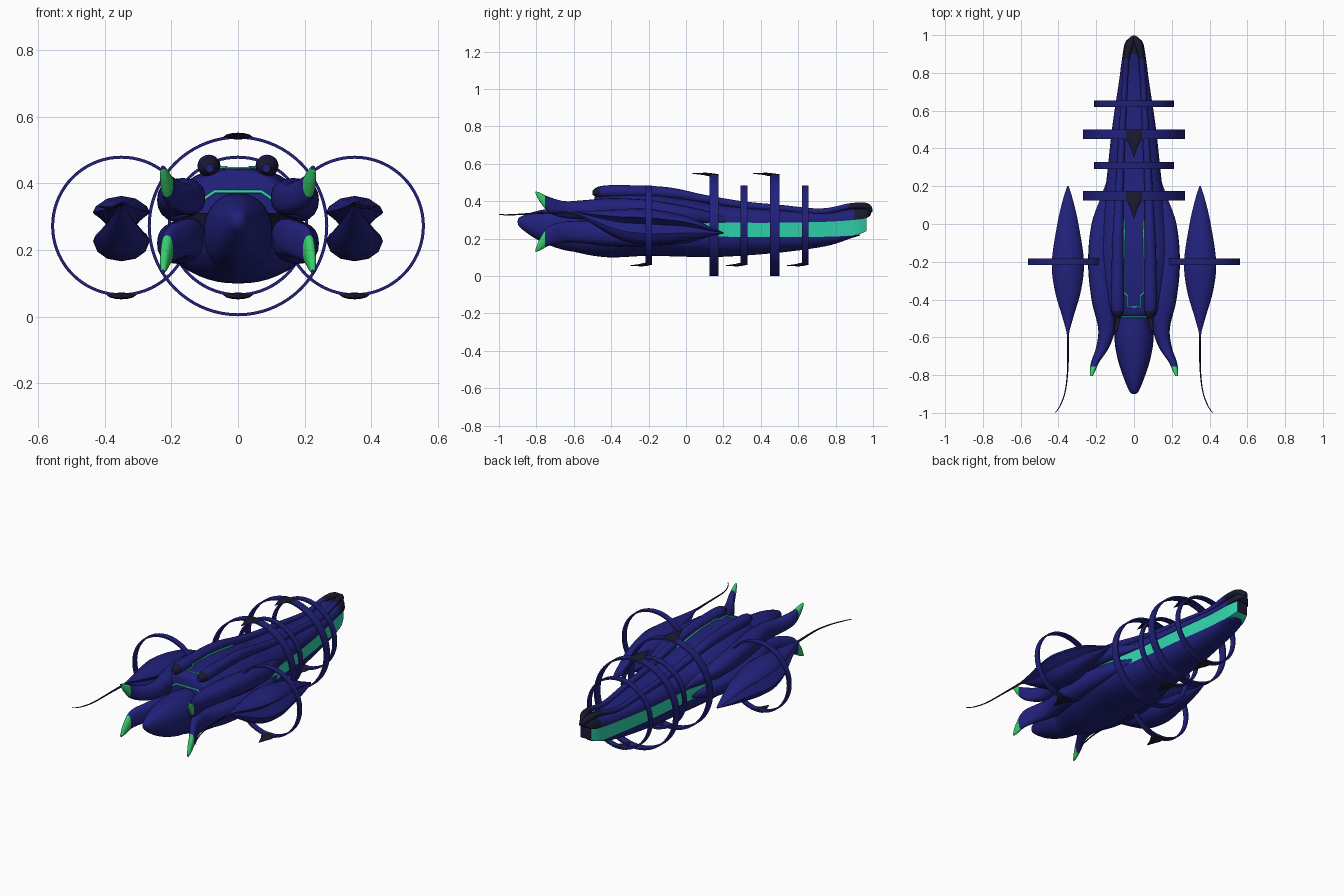
import bpy, bmesh, math
from mathutils import Vector


def material(name, col):
    m = bpy.data.materials.new(name)
    m.diffuse_color = (*col, 1)
    return m


BLUE = material("deep_blue", (0.015, 0.015, 0.2))
DARK = material("near_black", (0.01, 0.01, 0.03))
TEAL = material("teal_glow", (0.03, 0.65, 0.42))
GREEN = material("green_tip", (0.04, 0.6, 0.15))


def finish(bm, name, mats, mirror=False, angle=40):
    bmesh.ops.recalc_face_normals(bm, faces=bm.faces)
    me = bpy.data.meshes.new(name)
    bm.to_mesh(me)
    bm.free()
    ob = bpy.data.objects.new(name, me)
    bpy.context.collection.objects.link(ob)
    for m in mats:
        me.materials.append(m)
    if mirror:
        ob.modifiers.new("mirror", 'MIRROR')
    bpy.ops.object.select_all(action='DESELECT')
    ob.select_set(True)
    bpy.context.view_layer.objects.active = ob
    bpy.ops.object.shade_smooth_by_angle(angle=math.radians(angle))
    return ob


def spline(rows, steps):
    """Smooth rows of numbers with a Catmull-Rom curve."""
    out = []
    for i in range(len(rows) - 1):
        p = [rows[max(0, min(len(rows) - 1, i + k))] for k in (-1, 0, 1, 2)]
        for s in range(steps):
            t = s / steps
            out.append([0.5 * (2*b + (c-a)*t + (2*a-5*b+4*c-d)*t*t + (3*b-a-3*c+d)*t**3)
                        for a, b, c, d in zip(*p)])
    return out + [list(rows[-1])]


def loft(name, rows, sec, mats=(BLUE,), second=None, mirror=False, steps=5):
    """Rows are (y, centre x, half width, centre z, height); second(y) picks material 2."""
    bm = bmesh.new()
    loops = [[bm.verts.new((cx + w*u, y, cz + h*v)) for u, v in sec]
             for y, cx, w, cz, h in spline(rows, steps)]
    n = len(sec)
    for a, b in zip(loops, loops[1:]):
        for i in range(n):
            f = bm.faces.new((a[i], a[(i+1) % n], b[(i+1) % n], b[i]))
            if second and second(f.calc_center_median().y):
                f.material_index = 1
    bm.faces.new(loops[0])
    bm.faces.new(loops[-1])
    return finish(bm, name, mats, mirror)


def oval(n, power, sweep=2*math.pi):
    """Superellipse section; a half sweep gives a flat-bottomed dome."""
    count = n if sweep > 4 else n + 1
    f = lambda c: math.copysign(abs(c) ** (2 / power) if abs(c) > 1e-6 else 0, c)
    return [(f(math.cos(sweep*i/n)), f(math.sin(sweep*i/n))) for i in range(count)]


ROUND, DOME = oval(20, 2), oval(20, 2.5, math.pi)
BELLY = oval(20, 2.2, math.pi)
BOX = [(1, 1), (-1, 1), (-1, -1), (1, -1)]

# Upper and lower hull shells, with a recessed glowing side band between
loft("upper_hull", [(-0.49, 0, .12, .31, .11), (-.45, 0, .16, .30, .145), (-.2, 0, .2, .29, .155),
                    (0, 0, .185, .285, .135), (.2, 0, .15, .285, .1), (.5, 0, .117, .285, .075),
                    (.75, 0, .08, .29, .055), (.9, 0, .06, .30, .06), (.965, 0, .045, .31, .06),
                    (.99, 0, .012, .33, .03)], DOME, (BLUE, DARK), lambda y: y > .9)
loft("lower_hull", [(-.75, 0, .06, .25, -.07), (-.6, 0, .1, .24, -.11), (-.42, 0, .175, .225, -.125),
                    (-.2, 0, .2, .215, -.107), (0, 0, .185, .21, -.107), (.2, 0, .15, .21, -.107),
                    (.5, 0, .117, .208, -.083), (.75, 0, .08, .21, -.05), (.88, 0, .06, .216, -.015),
                    (.93, 0, .02, .222, -.006)], BELLY)
loft("side_band", [(-.6, 0, .08, .27, .04), (-.42, 0, .155, .26, .05), (-.2, 0, .19, .25, .042),
                   (0, 0, .18, .247, .04), (.2, 0, .146, .247, .04), (.5, 0, .113, .247, .04),
                   (.75, 0, .077, .25, .042), (.9, 0, .057, .26, .043), (.965, 0, .035, .285, .045)],
     BOX, (DARK, TEAL), lambda y: y > -.1)

# Beak-like nose under the hood
loft("nose", [(-.9, 0, .006, .29, .006), (-.885, 0, .025, .287, .03), (-.8, 0, .06, .272, .075),
              (-.7, 0, .09, .258, .105), (-.6, 0, .103, .25, .12), (-.5, 0, .085, .25, .115),
              (-.42, 0, .06, .25, .1)], oval(28, 2.2))

# Twin rails on the deck, meeting at the tail
loft("deck_rail", [(-.5, .085, .012, .445, .012), (-.46, .087, .032, .45, .03), (-.35, .087, .034, .453, .033),
                   (-.1, .085, .03, .445, .03), (.1, .08, .024, .412, .022), (.3, .072, .02, .38, .02),
                   (.5, .062, .018, .363, .018), (.72, .05, .016, .345, .016), (.87, .04, .016, .372, .016),
                   (.95, .025, .02, .375, .018), (.985, .01, .014, .36, .02), (.998, .003, .004, .35, .006)],
     ROUND, (BLUE, DARK), lambda y: y > .88 or y < -.46, mirror=True)


def tube(name, pts, r, mat):
    cu = bpy.data.curves.new(name, 'CURVE')
    cu.dimensions = '3D'
    cu.bevel_depth = r
    sp = cu.splines.new('POLY')
    sp.points.add(len(pts) - 1)
    for p, c in zip(sp.points, pts):
        p.co = (*c, 1)
    cu.materials.append(mat)
    bpy.context.collection.objects.link(bpy.data.objects.new(name, cu))


# Glowing trim around the deck panel and hood mouth
tube("deck_trim", [(s*x, y, z) for s, pts in
     ((-1, [(.05, .02, .42), (.055, -.2, .445), (.055, -.36, .447), (.035, -.38, .447), (.035, -.44, .444)]),
      (1, [(.035, -.44, .444), (.035, -.38, .447), (.055, -.36, .447), (.055, -.2, .445), (.05, .02, .42)]))
     for x, y, z in pts], .005, TEAL)
tube("hood_trim", [(-.13, -.49, .31), (-.115, -.49, .345), (-.07, -.492, .375), (.07, -.492, .375),
                   (.115, -.49, .345), (.13, -.49, .31)], .005, TEAL)

# Shoulder armour flowing forward into flared, green-tipped prongs
tip = lambda y: y < -.75
loft("upper_prong", [(-.805, .225, .006, .447, .006), (-.78, .22, .014, .42, .025), (-.73, .205, .022, .38, .042),
                     (-.65, .165, .035, .355, .045), (-.55, .145, .045, .355, .05), (-.4, .165, .06, .36, .056),
                     (-.2, .185, .058, .35, .056), (0, .175, .05, .328, .045), (.15, .152, .02, .31, .025),
                     (.24, .137, .004, .29, .006)], oval(20, 2.3), (BLUE, GREEN), tip, mirror=True)
loft("lower_prong", [(-.805, .225, .006, .135, .006), (-.78, .22, .014, .17, .033), (-.73, .205, .022, .215, .052),
                     (-.65, .165, .035, .235, .055), (-.55, .145, .045, .235, .06), (-.4, .165, .06, .225, .065),
                     (-.2, .185, .058, .22, .06), (0, .175, .045, .222, .045), (.1, .158, .022, .228, .025),
                     (.17, .145, .004, .23, .006)], oval(20, 2.3), (BLUE, GREEN), tip, mirror=True)

# Outrigger pods with a pinched waist, each trailing a thin whip
half = [(.0, 1), (.5, .92), (.9, .68), (1, .5), (.75, .35), (.5, .15), (.6, 0),
        (.9, -.2), (1, -.38), (.85, -.7), (.5, -.92), (0, -1)]
waist = half + [(-u, v) for u, v in half[-2:0:-1]]
loft("side_pod", [(.2, .35, .004, .23, .004), (.13, .35, .026, .238, .025), (0, .35, .056, .255, .065),
                  (-.2, .35, .085, .263, .097), (-.35, .35, .07, .275, .082), (-.48, .35, .033, .307, .042),
                  (-.57, .35, .008, .333, .012), (-.62, .35, .004, .338, .005)], waist, mirror=True)
loft("pod_whip", [(-.55, .35, .006, .335, .008), (-.75, .35, .004, .338, .005), (-.88, .363, .003, .33, .004),
                  (-.96, .39, .003, .327, .003), (-1, .417, .002, .33, .002)], oval(8, 2), (DARK,), mirror=True)


def ring(name, cx, y, r, width, spike_up, length, mirror=False):
    """Thin hoop round the y axis, with a swept spike at its top or bottom."""
    zc, n, bm = .272, 72, bmesh.new()
    loops = []
    for i in range(n):
        a = 2 * math.pi * i / n
        loops.append([bm.verts.new((cx + q*math.cos(a), y + d, zc + q*math.sin(a)))
                      for q, d in ((r, -width/2), (r, width/2), (r-.009, width/2), (r-.009, -width/2))])
    for i in range(n):
        a, b = loops[i], loops[(i+1) % n]
        for k in range(4):
            bm.faces.new((a[k], a[(k+1) % 4], b[(k+1) % 4], b[k]))
    finish(bm, name, (BLUE,), mirror)
    s = 1 if spike_up else -1
    z = zc + s * (r - .001)
    loft(name + "_spike", [(y + width/2, cx, .045, z - s*.004, .006), (y - width/2, cx, .04, z, .009),
                           (y - .5*length, cx, .022, z + s*.004, .006),
                           (y - length, cx, .002, z + s*.006, .001)], oval(12, 2), (DARK,), mirror=mirror)


# Alternating large and small hoops along the tail, plus one round each pod
for k, y in enumerate((.15, .475)):
    ring(f"large_ring_{k}", 0, y, .271, .05, True, .12)
for k, y in enumerate((.31, .637)):
    ring(f"small_ring_{k}", 0, y, .211, .035, False, .1)
ring("pod_ring", .35, -.2, .211, .035, False, .1, mirror=True)
